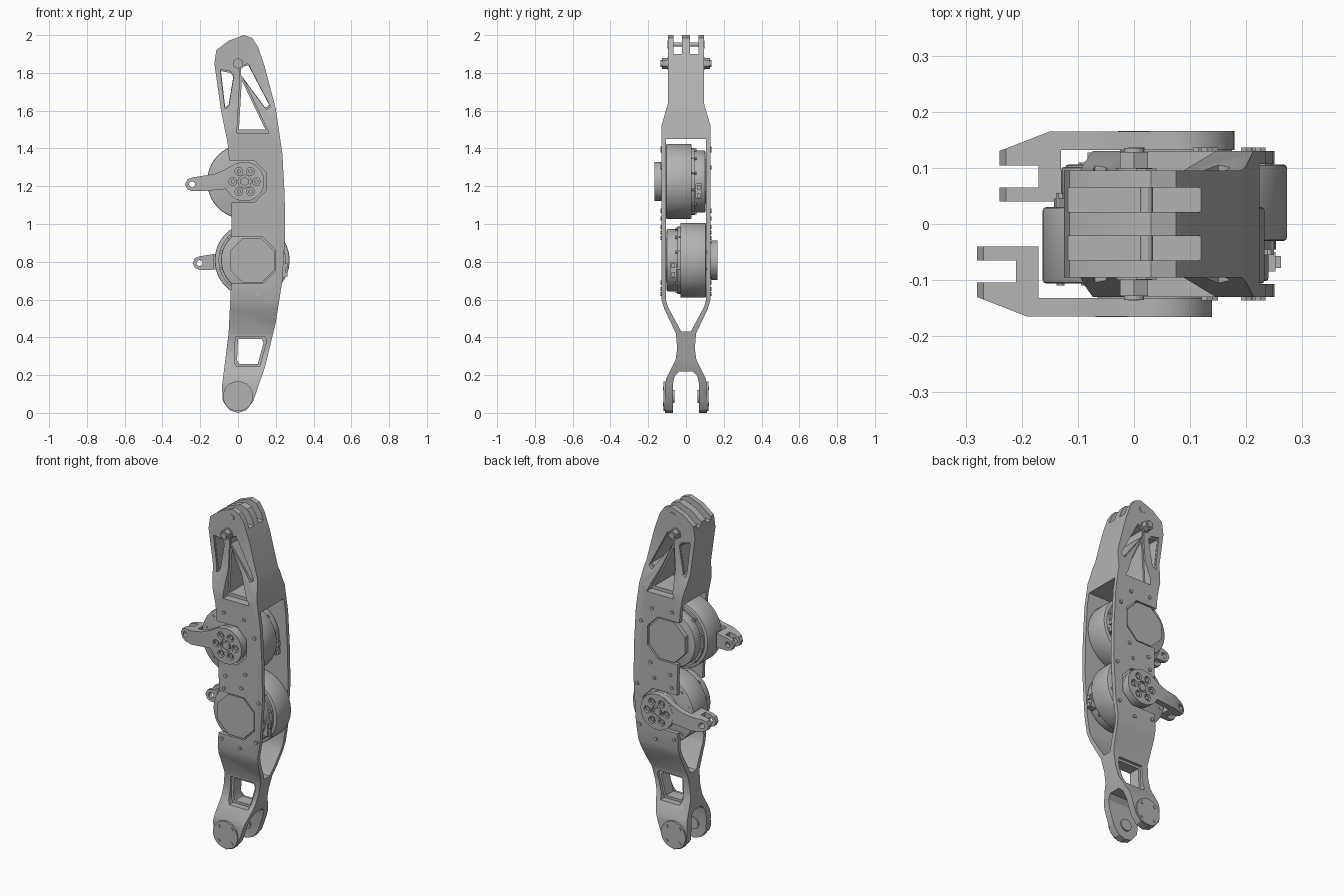
import bpy, bmesh, math
from mathutils import Vector

cube = bpy.data.objects.get("Cube")
if cube:
    bpy.data.objects.remove(cube, do_unlink=True)

grey = bpy.data.materials.new("machined grey")
grey.use_nodes = True
COLOUR = (0.45, 0.45, 0.45, 1)
grey.diffuse_color = COLOUR
grey.node_tree.nodes["Principled BSDF"].inputs["Base Color"].default_value = COLOUR


def prism(name, pts, axis, lo, hi):
    """Extrude a 2D outline along an axis: y takes (x,z), x takes (y,z), z takes (x,y)."""
    place = {"y": lambda a, b, t: (a, t, b),
             "x": lambda a, b, t: (t, a, b),
             "z": lambda a, b, t: (a, b, t)}[axis]
    bm = bmesh.new()
    face = bm.faces.new([bm.verts.new(place(a, b, lo)) for a, b in pts])
    out = bmesh.ops.extrude_face_region(bm, geom=[face])
    verts = [v for v in out["geom"] if isinstance(v, bmesh.types.BMVert)]
    bmesh.ops.translate(bm, verts=verts, vec=Vector(place(0, 0, hi - lo)))
    bmesh.ops.recalc_face_normals(bm, faces=bm.faces)
    mesh = bpy.data.meshes.new(name)
    bm.to_mesh(mesh)
    bm.free()
    ob = bpy.data.objects.new(name, mesh)
    bpy.context.collection.objects.link(ob)
    mesh.materials.append(grey)
    return ob


def ring_points(x, z, r, n, phase=0.5):
    return [(x + r * math.cos(math.tau * (i + phase) / n),
             z + r * math.sin(math.tau * (i + phase) / n)) for i in range(n)]


def disc(name, x, z, r, lo, hi, n=48):
    return prism(name, ring_points(x, z, r, n), "y", lo, hi)


def box(name, x, y, z):
    return prism(name, [(x[0], z[0]), (x[1], z[0]), (x[1], z[1]), (x[0], z[1])], "y", *y)


def bake(ob):
    dg = bpy.context.evaluated_depsgraph_get()
    mesh = bpy.data.meshes.new_from_object(ob.evaluated_get(dg))
    ob.modifiers.clear()
    ob.data = mesh


def combine(ob, tool, mode="DIFFERENCE"):
    mod = ob.modifiers.new("cut", "BOOLEAN")
    mod.operation, mod.solver, mod.object = mode, "EXACT", tool
    bake(ob)
    bpy.data.objects.remove(tool, do_unlink=True)


def bevel(ob, width):
    mod = ob.modifiers.new("bevel", "BEVEL")
    mod.width, mod.segments = width, 2
    bake(ob)


def smooth(ob):
    bpy.ops.object.select_all(action="DESELECT")
    ob.select_set(True)
    bpy.context.view_layer.objects.active = ob
    bpy.ops.object.shade_smooth_by_angle(angle=math.radians(30))


def mirrored(half):
    return half + [(-a, b) for a, b in reversed(half)]


def grow(pts, k):
    cx = sum(p[0] for p in pts) / len(pts)
    cz = sum(p[1] for p in pts) / len(pts)
    return [(cx + (a - cx) * k, cz + (b - cz) * k) for a, b in pts]


# Frame: side outline intersected with edge-on profile
outline = [(0.03, 2.0), (-0.05, 1.97), (-0.115, 1.92), (-0.125, 1.85), (-0.09, 1.6),
           (-0.055, 1.43), (-0.035, 1.2), (-0.033, 0.75), (-0.05, 0.42), (-0.085, 0.14),
           (-0.08, 0.06), (-0.045, 0.015), (0, 0), (0.045, 0.015), (0.08, 0.06),
           (0.145, 0.25), (0.2, 0.48), (0.235, 0.7), (0.25, 0.95), (0.247, 1.15),
           (0.235, 1.37), (0.2, 1.61), (0.14, 1.84), (0.105, 1.94), (0.075, 1.985)]
frame = prism("frame", outline, "y", -0.2, 0.2)
half = [(0.095, 2.1), (0.095, 1.64), (0.13, 1.52), (0.13, 0.6), (0.115, 0.55),
        (0.053, 0.42), (0.047, 0.34), (0.055, 0.28), (0.105, 0.18), (0.11, 0.15), (0.11, -0.1)]
combine(frame, prism("profile", mirrored(half), "x", -0.5, 0.5), "INTERSECT")

# Motor bay, lower fork gap and the two slots between the top lugs
bay = [(0.107, 1.45), (0.107, 0.6), (0.095, 0.56), (0.025, 0.43)]
combine(frame, prism("bay", mirrored(bay), "x", -0.5, 0.5))
gap = [(0.035, 0.22), (0.06, 0.195), (0.07, 0.15), (0.07, -0.1)]
combine(frame, prism("gap", mirrored(gap), "x", -0.5, 0.5))
for s in (-1, 1):
    combine(frame, box("slot", (-0.4, 0.4), sorted((s * 0.021, s * 0.065)), (1.9, 2.2)))

# Truss windows and lower window, each with a wider shallow recess
windows = [
    ([(-0.09, 1.81), (-0.04, 1.8), (-0.025, 1.78), (-0.05, 1.63), (-0.068, 1.62)], 1.1, 0.085),
    ([(0.02, 1.76), (0.005, 1.5), (0.145, 1.5)], 1.22, 0.085),
    ([(0.015, 1.83), (0.055, 1.84), (0.165, 1.63), (0.145, 1.615), (0.015, 1.79)], 1.08, 0.085),
    ([(0, 0.39), (0.128, 0.39), (0.135, 0.37), (0.105, 0.26), (0.005, 0.26), (-0.005, 0.28)], 1.22, 0.035),
]
for pts, k, depth in windows:
    combine(frame, prism("window", pts, "y", -0.3, 0.3))
    for s in (-1, 1):
        combine(frame, prism("recess", grow(pts, k), "y", *sorted((s * depth, s * 0.3))))

MOTORS = [("upper", 0.035, 1.225, 1), ("lower", 0.075, 0.808, -1)]

# Open notches in both plates around each motor
for label, cx, cz, s in MOTORS:
    for side, r in ((s, 0.124), (-s, 0.112)):
        y = sorted((side * 0.09, side * 0.2))
        notch = [(-0.3, cz + r), (cx + r * 0.45, cz + r), (cx + r, cz + r * 0.45),
                 (cx + r, cz - r * 0.45), (cx + r * 0.45, cz - r), (-0.3, cz - r)]
        combine(frame, prism("notch", notch, "y", *y))
smooth(frame)


def motor(label, cx, cz, s):
    """Wide drum, narrower gearbox, end cap, rim screws and connector."""
    def span(a, b):
        return sorted((s * a, s * b))
    drum = disc(label + "_motor_drum", cx, cz, 0.198, *span(-0.106, 0.03), 64)
    bevel(drum, 0.006)
    gearbox = disc(label + "_motor_gearbox", cx, cz, 0.165, *span(0.03, 0.102), 64)
    bevel(gearbox, 0.006)
    rim = disc(label + "_motor_flange", cx, cz, 0.178, *span(0.03, 0.045), 64)
    cap = prism(label + "_motor_cap", ring_points(cx, cz, 0.128, 8), "y", *span(0.1, 0.127))
    spigot = disc(label + "_motor_spigot", cx, cz, 0.1, *span(-0.135, -0.1))
    for ob in (drum, gearbox, rim, spigot):
        smooth(ob)
    for i, (x, z) in enumerate(ring_points(cx, cz, 0.172, 12)):
        disc(f"{label}_rim_screw_{i}", x, z, 0.009, *span(0.028, 0.055), 8)
        disc(f"{label}_drum_screw_{i}", x, z, 0.008, *span(-0.11, -0.1), 8)
    box(label + "_connector", (cx + 0.14, cx + 0.177), span(0.05, 0.085), (cz - 0.09, cz - 0.01))
    for z in (-0.075, -0.03):
        box(label + "_plug", (cx + 0.15, cx + 0.187), span(0.057, 0.078), (cz + z - 0.012, cz + z + 0.012))


def crank(label, cx, cz, s):
    """Hub with an arm ending in a clevis, on the plate opposite the cap."""
    ex, ez = cx - 0.278, cz - 0.015
    # Arm seen from the side, then trimmed to its shape from above
    side = [(cx, cz + 0.104), (cx - 0.05, cz + 0.095), (cx - 0.1, cz + 0.065), (cx - 0.16, cz + 0.04),
            (ex, ez + 0.036), (ex - 0.025, ez + 0.026), (ex - 0.037, ez), (ex - 0.025, ez - 0.026),
            (ex, ez - 0.036), (ex + 0.06, ez - 0.036), (cx - 0.1, cz - 0.04),
            (cx - 0.07, cz - 0.078), (cx, cz - 0.104)]
    arm = prism(label + "_crank_arm", side, "y", -0.3, 0.3)
    plan = [(0.1, 0.165), (-0.225, 0.165), (-0.315, 0.13), (-0.315, 0.104), (-0.245, 0.104),
            (-0.245, 0.065), (-0.315, 0.065), (-0.315, 0.04), (-0.205, 0.04), (-0.205, 0.132), (0.1, 0.132)]
    combine(arm, prism("plan", [(cx + a, -s * b) for a, b in plan], "z", 0, 2), "INTERSECT")
    combine(arm, disc("eye", ex, ez, 0.016, -0.3, 0.3, 16))
    hub = disc(label + "_crank_hub", cx, cz, 0.104, *sorted((-s * 0.132, -s * 0.166)))
    combine(arm, hub, "UNION")
    # Screw pockets round a central hex boss
    for x, z in ring_points(cx, cz, 0.062, 6, 0):
        combine(arm, disc("pocket", x, z, 0.021, *sorted((-s * 0.15, -s * 0.2)), 12))
    combine(arm, disc("bore", cx, cz, 0.034, *sorted((-s * 0.15, -s * 0.2)), 24))
    smooth(arm)
    for i, (x, z) in enumerate(ring_points(cx, cz, 0.062, 6, 0)):
        disc(f"{label}_crank_screw_{i}", x, z, 0.012, *sorted((-s * 0.145, -s * 0.16)), 6)
    disc(label + "_crank_boss", cx, cz, 0.024, *sorted((-s * 0.145, -s * 0.162)), 6)


for args in MOTORS:
    motor(*args)
    crank(*args)

# Top pivot bolt and thin lug pin
disc("pivot_bolt", 0, 1.85, 0.018, -0.135, 0.135, 16)
for s in (-1, 1):
    disc("pivot_nut", 0, 1.85, 0.029, *sorted((s * 0.09, s * 0.128)), 6)
    disc("pivot_washer", 0, 1.85, 0.033, *sorted((s * 0.09, s * 0.1)), 16)
disc("lug_pin", 0.022, 1.95, 0.012, -0.098, 0.098, 12)
for s in (-1, 1):
    disc("lug_pin_head", 0.022, 1.95, 0.021, *sorted((s * 0.09, s * 0.099)), 6)

# Ankle bearing covers with four screws, inside and outside the fork
for s in (-1, 1):
    disc("ankle_cover", 0, 0.088, 0.08, *sorted((s * 0.1, s * 0.119)), 16)
    disc("ankle_bearing", 0, 0.088, 0.035, *sorted((s * 0.062, s * 0.1)), 16)
    for x, z in ring_points(0, 0.088, 0.06, 4):
        disc("ankle_screw", x, z, 0.009, *sorted((s * 0.11, s * 0.123)), 8)

# Plate screws on both faces
screws = [(0, 1.4), (0.13, 1.39), (0.2, 1.3), (0.14, 1.07), (0.01, 1.03), (0.115, 0.985),
          (0, 0.955), (0.225, 0.925), (-0.015, 0.655), (0.105, 0.63), (0.21, 0.69)]
for x, z in screws:
    for s in (-1, 1):
        disc("plate_screw", x, z, 0.011, *sorted((s * 0.12, s * 0.136)), 6)
